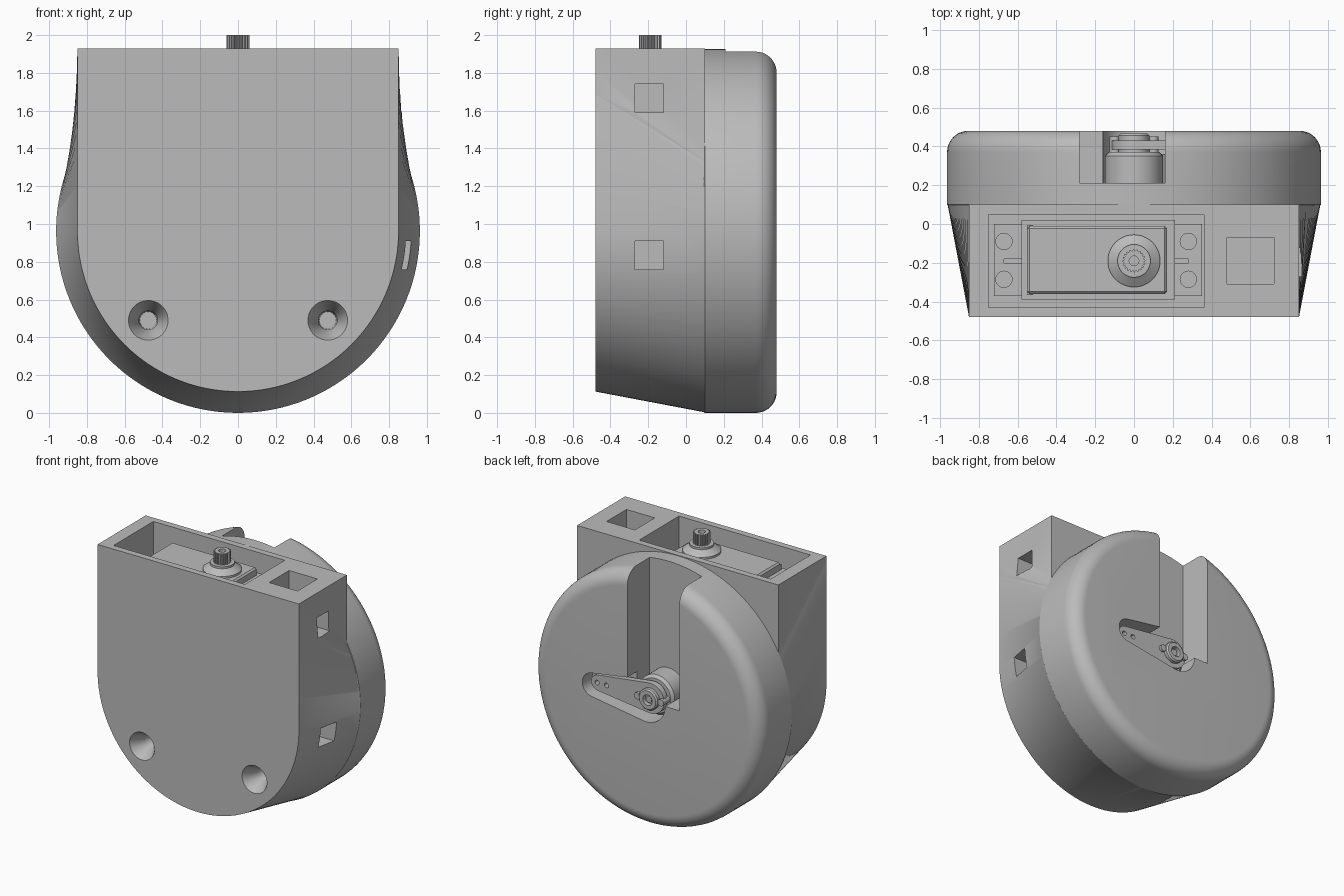
import bpy, bmesh, math
from mathutils import Matrix

if "Cube" in bpy.data.objects:
    bpy.data.objects.remove(bpy.data.objects["Cube"], do_unlink=True)

grey = bpy.data.materials.new("plain_grey")
grey.use_nodes = True
COLOUR = (0.5, 0.5, 0.5, 1)
grey.diffuse_color = COLOUR
grey.node_tree.nodes["Principled BSDF"].inputs["Base Color"].default_value = COLOUR
CZ = 0.963          # height of the round housing's axis
TOP = 1.93
SHAFT_Y = -0.19
TO_Y = Matrix.Rotation(math.pi / 2, 4, 'X')    # local (x, y, z) -> (x, -z, y)


def finish(name, bm):
    bmesh.ops.remove_doubles(bm, verts=bm.verts, dist=1e-5)
    bmesh.ops.recalc_face_normals(bm, faces=bm.faces)
    mesh = bpy.data.meshes.new(name)
    bm.to_mesh(mesh)
    bm.free()
    mesh.materials.append(grey)
    ob = bpy.data.objects.new(name, mesh)
    bpy.context.collection.objects.link(ob)
    return ob


def box(name, x0, x1, y0, y1, z0, z1):
    bm = bmesh.new()
    bmesh.ops.create_cube(bm, size=1)
    for v in bm.verts:
        v.co.x = x0 if v.co.x < 0 else x1
        v.co.y = y0 if v.co.y < 0 else y1
        v.co.z = z0 if v.co.z < 0 else z1
    return finish(name, bm)


def lathe(name, profile, at, along_y=False, n=48):
    """Turn (radius, height) pairs about z, or about y."""
    bm = bmesh.new()
    rings = [[bm.verts.new((r * math.cos(i * math.tau / n), r * math.sin(i * math.tau / n), h))
              for i in range(n)] for r, h in profile]
    for a, b in zip(rings, rings[1:]):
        for i in range(n):
            bm.faces.new((a[i], a[(i + 1) % n], b[(i + 1) % n], b[i]))
    bm.faces.new(rings[0])
    bm.faces.new(rings[-1])
    if along_y:
        for v in bm.verts:
            v.co = (v.co.x, v.co.z, v.co.y)
    bm.transform(Matrix.Translation(at))
    return finish(name, bm)


def prism(name, pts, lo, hi, along_y=False):
    """Extrude an outline along z, or an x-z outline along y."""
    bm = bmesh.new()
    ends = [[bm.verts.new((a, h, b) if along_y else (a, b, h)) for a, b in pts] for h in (lo, hi)]
    n = len(pts)
    for i in range(n):
        j = (i + 1) % n
        bm.faces.new((ends[0][i], ends[0][j], ends[1][j], ends[1][i]))
    for e in ends:
        bm.faces.new(e)
    return finish(name, bm)


def paddle(r0, r1, length, n=20):
    """Outline of two circles joined by tangents, pointing to +x."""
    a = math.acos((r0 - r1) / length)
    small = [(length + r1 * math.cos(t), CZ + r1 * math.sin(t))
             for t in (-a + 2 * a * i / n for i in range(n + 1))]
    big = [(r0 * math.cos(t), CZ + r0 * math.sin(t))
           for t in (a + (math.tau - 2 * a) * i / n for i in range(n + 1))]
    return small + big


def boolean(ob, other, op='DIFFERENCE'):
    mod = ob.modifiers.new("cut", 'BOOLEAN')
    mod.operation, mod.solver, mod.object = op, 'EXACT', other
    bpy.context.view_layer.objects.active = ob
    bpy.ops.object.modifier_apply(modifier=mod.name)
    bpy.data.objects.remove(other, do_unlink=True)


def smooth(ob, angle=30):
    bpy.ops.object.select_all(action='DESELECT')
    ob.select_set(True)
    bpy.context.view_layer.objects.active = ob
    bpy.ops.object.shade_smooth_by_angle(angle=math.radians(angle))


# Housing: arched front outline ruled back to a circle
def housing_loft():
    w, y0, y1, r = 0.85, -0.48, 0.10, 0.96
    end = math.acos(w / r)
    half = [-math.pi / 2 + i * math.pi / 80 for i in range(41)]
    half += [end * i / 16 for i in range(1, 17)]
    front, back = [], []
    for t in half:
        z = CZ + w * math.sin(t) if t <= 0 else CZ + (TOP - CZ) * t / end
        front.append((w * math.cos(t) if t < 0 else w, z))
        back.append((r * math.cos(t), CZ + r * math.sin(t)))

    def mirrored(p):
        return [(-x, z) for x, z in reversed(p[1:])] + p
    bm = bmesh.new()
    f = [bm.verts.new((x, y0, z)) for x, z in mirrored(front)]
    b = [bm.verts.new((x, y1, z)) for x, z in mirrored(back)]
    tl, tr = (bm.verts.new((x, y1, TOP)) for x in (-w, w))
    for i in range(len(f) - 1):
        bm.faces.new((f[i], f[i + 1], b[i + 1], b[i]))
    bm.faces.new((f[-1], tr, b[-1]))
    bm.faces.new((f[0], b[0], tl))
    bm.faces.new((f[-1], f[0], tl, tr))
    bm.faces.new(f)
    bm.faces.new([tl] + b + [tr])
    return finish("housing", bm)


housing = housing_loft()

# Round rear drum with a rolled rim
rim = [(0.853 + 0.11 * math.cos(t), 0.37 + 0.11 * math.sin(t))
       for t in (i * math.pi / 20 for i in range(11))]
drum = lathe("drum", [(0.88, 0.0), (CZ, 0.1)] + rim, (0, 0, CZ), True, 128)
boolean(housing, drum, 'UNION')

# Pockets for the upper motor and the cable, with openings on the left side
boolean(housing, box("motor_pocket", -0.75, 0.36, -0.43, 0.05, 1.62, 2.1))
boolean(housing, box("cable_pocket", 0.48, 0.72, -0.31, -0.07, 1.59, 2.1))
for z in (1.59, 0.76):
    boolean(housing, box("side_opening", 0.6, 1.1, -0.27, -0.12, z, z + 0.15))

# Rear slot, round well and arm-shaped recess
boolean(housing, box("slot", -0.28, 0.16, 0.21, 0.7, CZ, 2.1))
boolean(housing, lathe("well", [(0.16, 0.211), (0.16, 0.7)], (0, 0, CZ), True))
boolean(housing, prism("arm_recess", paddle(0.159, 0.09, 0.45), 0.36, 0.7, True))

# Countersunk screw holes in the front
for x in (-0.475, 0.475):
    boolean(housing, lathe("screw_hole", [(0.115, -0.5), (0.105, -0.48), (0.05, -0.38), (0.045, -0.15)],
                           (x, 0, 0.49), True))
smooth(housing)

# Upper motor: flange, case and stepped lid
flange = box("motor_flange", -0.72, 0.35, -0.37, 0.0, 1.61, 1.66)
for x, inner in ((-0.67, -0.57), (0.28, 0.2)):
    boolean(flange, box("flange_slit", min(x, inner), max(x, inner), -0.2, -0.18, 1.6, 1.7))
    for y in (-0.09, -0.285):
        boolean(flange, lathe("flange_hole", [(0.042, 1.63), (0.042, 1.7)], (x, y, 0), n=24))
smooth(flange)
box("motor_case", -0.58, 0.21, -0.39, 0.02, 1.61, 1.79)
lid = box("motor_lid", -0.55, 0.17, -0.36, -0.01, 1.78, 1.85)
bev = lid.modifiers.new("edge", 'BEVEL')
bev.width, bev.segments = 0.012, 1
box("lid_step", -0.55, -0.52, -0.365, -0.005, 1.77, 1.83)

# Upper boss and toothed shaft
smooth(lathe("shaft_boss", [(0.135, 1.8), (0.135, 1.865), (0.085, 1.9), (0.085, 1.915), (0.05, 1.915)],
             (0, SHAFT_Y, 0)))
teeth = [((0.06 if i % 4 < 2 else 0.052) * math.cos(i * math.tau / 80),
          SHAFT_Y + (0.06 if i % 4 < 2 else 0.052) * math.sin(i * math.tau / 80)) for i in range(80)]
shaft = prism("toothed_shaft", teeth, 1.9, 2.0)
boolean(shaft, lathe("shaft_bore", [(0.025, 1.95), (0.025, 2.1)], (0, SHAFT_Y, 0), n=24))

# Rear motor boss, hub and swinging arm
smooth(lathe("rear_boss", [(0.15, 0.2), (0.15, 0.35), (0.13, 0.37)], (0, 0, CZ), True))
arm = prism("rear_arm", paddle(0.115, 0.06, 0.44), 0.385, 0.43, True)
for x in (0.37, 0.45):
    boolean(arm, lathe("arm_hole", [(0.018, 0.3), (0.018, 0.5)], (x, 0, CZ), True, 20))
smooth(arm)
hub = lathe("rear_hub", [(0.08, 0.36), (0.08, 0.455), (0.07, 0.465)], (0, 0, CZ), True, 32)
boolean(hub, lathe("hub_bore", [(0.04, 0.42), (0.04, 0.5)], (0, 0, CZ), True, 24))
smooth(hub)
smooth(lathe("rear_shaft", [(0.025, 0.36), (0.025, 0.45)], (0, 0, CZ), True, 20))
for x in (-0.1, 0.1):
    smooth(lathe("clamp_pin", [(0.026, 0.36), (0.026, 0.45)], (x, 0, CZ), True, 20))
